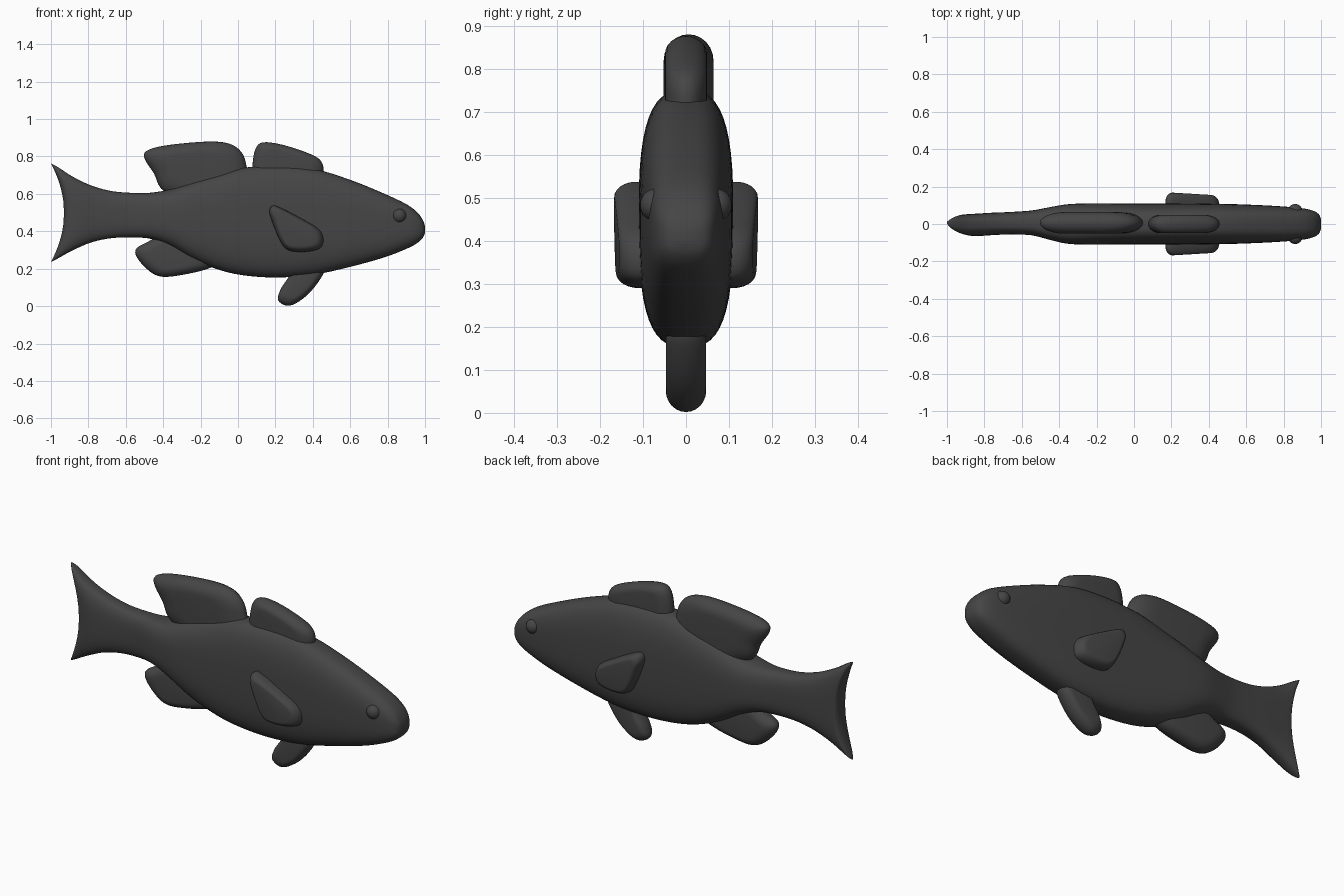
import bpy, bmesh, math
from mathutils import Vector

if "Cube" in bpy.data.objects:
    bpy.data.objects.remove(bpy.data.objects["Cube"])

dark = bpy.data.materials.new("dark_grey")
dark.diffuse_color = (0.06, 0.06, 0.06, 1)
dark.use_nodes = True
dark.node_tree.nodes["Principled BSDF"].inputs["Base Color"].default_value = dark.diffuse_color


def catmull(pts, steps, closed=False):
    """Smooth list of tuples through the given points."""
    n, out = len(pts), []
    for i in range(n if closed else n - 1):
        if closed:
            ids = [(i + k) % n for k in (-1, 0, 1, 2)]
        else:
            ids = [min(max(i + k, 0), n - 1) for k in (-1, 0, 1, 2)]
        a, b, c, d = (pts[j] for j in ids)
        for s in range(steps):
            t = s / steps
            out.append(tuple(
                q + 0.5 * t * (r - p + t * (2*p - 5*q + 4*r - w + t * (3*(q - r) + w - p)))
                for p, q, r, w in zip(a, b, c, d)))
    if not closed:
        out.append(tuple(pts[-1]))
    return out


def make_object(name, bm, angle=50):
    bmesh.ops.recalc_face_normals(bm, faces=bm.faces)
    me = bpy.data.meshes.new(name)
    bm.to_mesh(me)
    bm.free()
    me.materials.append(dark)
    ob = bpy.data.objects.new(name, me)
    bpy.context.collection.objects.link(ob)
    bpy.ops.object.select_all(action='DESELECT')
    ob.select_set(True)
    bpy.context.view_layer.objects.active = ob
    bpy.ops.object.shade_smooth_by_angle(angle=math.radians(angle))
    return ob


def bridge(bm, rings):
    n = len(rings[0])
    for a, b in zip(rings, rings[1:]):
        for i in range(n):
            j = (i + 1) % n
            bm.faces.new((a[i], a[j], b[j], b[i]))


# body with tail: stations of x, top z, bottom z, half width, centre y
stations = [
    (-1.00, .762, .236, .022, .006), (-.985, .755, .243, .045, .002),
    (-.95, .735, .262, .055, -.003), (-.88, .690, .300, .060, -.005),
    (-.78, .643, .342, .060, .000), (-.67, .614, .364, .060, .004),
    (-.55, .605, .367, .066, .006), (-.46, .607, .358, .085, .003),
    (-.36, .625, .320, .105, 0), (-.25, .662, .256, .110, 0),
    (-.12, .700, .200, .110, 0), (.02, .738, .166, .110, 0),
    (.20, .750, .153, .110, 0), (.40, .735, .167, .109, 0),
    (.60, .675, .210, .104, 0), (.78, .602, .260, .095, 0),
    (.90, .545, .306, .084, 0), (.96, .500, .338, .070, 0),
    (.99, .457, .368, .050, 0), (1.0, .425, .395, .022, 0)]
N, POW = 48, 2 / 2.9
bm = bmesh.new()
rings = []
for x, top, bot, hw, cy in catmull(stations, 4):
    ring = []
    notch = 0.07 * max(0, (-0.6 - x) / 0.4) ** 2
    for i in range(N):
        a = 2 * math.pi * i / N
        s, c = math.sin(a), math.cos(a)
        y = math.copysign(abs(s) ** POW, s)
        v = math.copysign(abs(c) ** POW, c)
        ring.append(bm.verts.new((x + notch * (1 - v * v), cy + hw * y,
                                  (top + bot) / 2 + v * (top - bot) / 2)))
    rings.append(ring)
bridge(bm, rings)
for r in (rings[0], rings[-1]):
    bm.faces.new((r[0], r[1], r[N - 1]))
    for i in range(1, N // 2 - 1):
        bm.faces.new((r[i], r[i + 1], r[N - i - 1], r[N - i]))
    bm.faces.new((r[N // 2 - 1], r[N // 2], r[N // 2 + 1]))
make_object("body_and_tail", bm, 70)


def fin(name, outline, half, cy=0, inset=0.4, slope=0):
    """Cushion-shaped fin: outline in x/z, rounded across its thickness."""
    pts = [Vector(p) for p in catmull(outline, 5, True)]
    mid = sum(pts, Vector((0, 0))) / len(pts)
    bm = bmesh.new()
    rings = []
    for k in range(-6, 7):
        a = k * math.pi / 12
        s = 1 - inset * (1 - math.cos(a))
        ring = []
        for p in pts:
            q = mid + (p - mid) * s
            ring.append(bm.verts.new((q.x, cy + half * math.sin(a) + slope * (q.x - mid.x), q.y)))
        rings.append(ring)
    bridge(bm, rings)
    bm.faces.new(rings[0])
    bm.faces.new(rings[-1])
    return make_object(name, bm)


# fins along the centre line
fin("rear_dorsal_fin", [(-.39, .61), (-.45, .71), (-.50, .79), (-.485, .832), (-.38, .86),
                        (-.18, .879), (-.06, .872), (.01, .833), (.043, .76), (.04, .64), (-.18, .54)],
    .058, .006, .5)
fin("front_dorsal_fin", [(.08, .70), (.08, .78), (.098, .85), (.14, .876), (.24, .862),
                         (.37, .82), (.44, .78), (.456, .72), (.42, .65), (.12, .65)], .049)
fin("anal_fin", [(-.40, .38), (-.48, .345), (-.548, .30), (-.52, .232), (-.43, .162),
                 (-.31, .165), (-.14, .208), (-.10, .27), (-.25, .37)], .05)
fin("pelvic_fin", [(.46, .20), (.43, .13), (.36, .05), (.275, .002), (.215, .03),
                   (.228, .09), (.27, .155), (.31, .23), (.40, .25)], .047)

# paired side fins and eyes
for side, label in ((-1, "right"), (1, "left")):
    fin("pectoral_fin_" + label,
        [(.168, .51), (.188, .537), (.24, .52), (.35, .462), (.43, .413), (.456, .365),
         (.445, .315), (.39, .294), (.31, .291), (.255, .308), (.215, .37), (.18, .46)],
        .052, side * .110, .28, -side * .06)
    bm = bmesh.new()
    bmesh.ops.create_uvsphere(bm, u_segments=24, v_segments=14, radius=1)
    for v in bm.verts:
        v.co = (.862 + v.co.x * .038, side * .07 + v.co.y * .037, .483 + v.co.z * .038)
    make_object("eye_" + label, bm)
